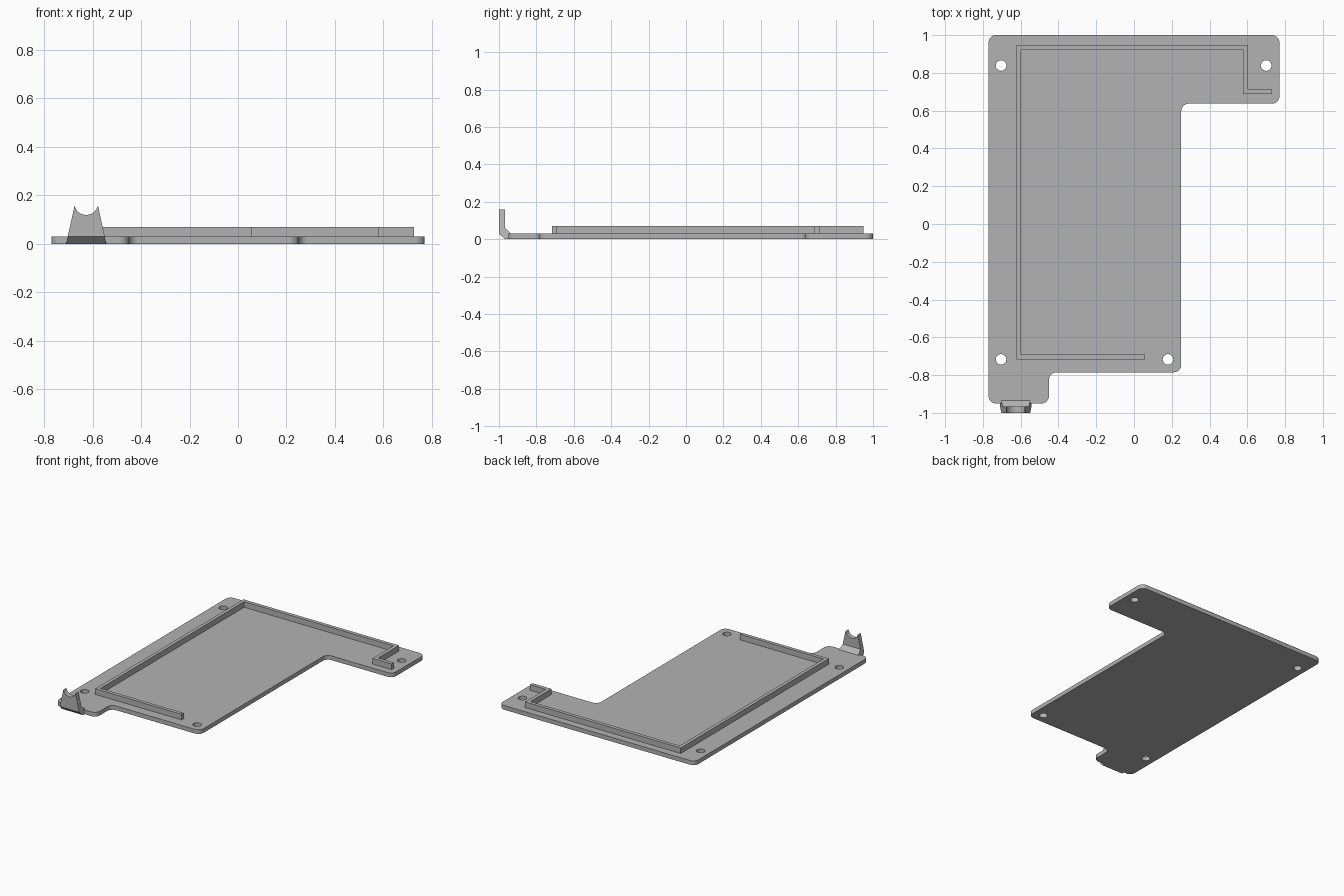
import bpy
import bmesh
import math
from mathutils import Vector

cube = bpy.data.objects.get("Cube")
if cube:
    bpy.data.objects.remove(cube, do_unlink=True)

grey = bpy.data.materials.new("light_grey")
grey.use_nodes = True
colour = (0.45, 0.45, 0.45, 1)
grey.diffuse_color = colour
grey.node_tree.nodes["Principled BSDF"].inputs["Base Color"].default_value = colour


def prism(name, points, direction):
    """Extrude a closed outline of 3D points along a direction."""
    bm = bmesh.new()
    face = bm.faces.new([bm.verts.new(p) for p in points])
    top = bmesh.ops.extrude_face_region(bm, geom=[face])["geom"]
    bmesh.ops.translate(bm, vec=direction,
                        verts=[v for v in top if isinstance(v, bmesh.types.BMVert)])
    bmesh.ops.recalc_face_normals(bm, faces=bm.faces)
    mesh = bpy.data.meshes.new(name)
    bm.to_mesh(mesh)
    bm.free()
    mesh.materials.append(grey)
    obj = bpy.data.objects.new(name, mesh)
    bpy.context.collection.objects.link(obj)
    return obj


def boolean(obj, cutter, operation):
    """Apply a boolean and remove its cutter."""
    mod = obj.modifiers.new("cut", "BOOLEAN")
    mod.object, mod.operation, mod.solver = cutter, operation, "EXACT"
    bpy.context.view_layer.objects.active = obj
    bpy.ops.object.modifier_apply(modifier=mod.name)
    bpy.data.objects.remove(cutter, do_unlink=True)


def rounded(corners, radius, steps=8):
    """Fillet every right-angled corner of a flat outline."""
    out = []
    for i, corner in enumerate(corners):
        p = Vector(corner)
        a = (Vector(corners[i - 1]) - p).normalized() * radius
        b = (Vector(corners[(i + 1) % len(corners)]) - p).normalized() * radius
        for s in range(steps + 1):
            t = s / steps * math.pi / 2
            q = p + a + b - b * math.cos(t) - a * math.sin(t)
            out.append((q.x, q.y, 0))
    return out


def smooth(obj):
    bpy.ops.object.select_all(action="DESELECT")
    obj.select_set(True)
    bpy.context.view_layer.objects.active = obj
    bpy.ops.object.shade_smooth_by_angle(angle=math.radians(30))


# Base plate with rounded corners and four screw holes
THICK = 0.03
outline = [(-0.77, 1), (-0.77, -0.95), (-0.45, -0.95), (-0.45, -0.785),
           (0.25, -0.785), (0.25, 0.637), (0.77, 0.637), (0.77, 1)]
plate = prism("base_plate", rounded(outline, 0.04), (0, 0, THICK))
for x, y in [(-0.704, 0.839), (0.7, 0.839), (-0.704, -0.717), (0.18, -0.717)]:
    circle = [(x + 0.028 * math.cos(k * math.tau / 32),
               y + 0.028 * math.sin(k * math.tau / 32), -0.1) for k in range(32)]
    boolean(plate, prism("hole_cutter", circle, (0, 0, 0.3)), "DIFFERENCE")
smooth(plate)

# Raised locating rim, an open wall of constant width
rim = [(0.058, -0.717), (-0.622, -0.717), (-0.622, 0.948), (0.603, 0.948),
       (0.603, 0.714), (0.727, 0.714), (0.727, 0.688), (0.577, 0.688),
       (0.577, 0.922), (-0.597, 0.922), (-0.597, -0.692), (0.058, -0.692)]
prism("locating_rim", [(x, y, THICK) for x, y in rim], (0, 0, 0.04))

# Upright cradle: tapered front shape with a round scoop, cut to the side profile
MID, TOP, HALF, DEPTH = -0.626, 0.158, 0.048, 0.039
radius = (HALF ** 2 + DEPTH ** 2) / (2 * DEPTH)
sweep = math.asin(HALF / radius)
front = [(MID - 0.083, -1.1, 0), (MID + 0.083, -1.1, 0)]
for k in range(17):
    t = sweep * (1 - k / 8)
    front.append((MID + radius * math.sin(t), -1.1,
                  TOP - DEPTH + radius * (1 - math.cos(t))))
cradle = prism("cradle_bracket", front, (0, 0.3, 0))
side = [(-1, 0.2), (-0.967, 0.2), (-0.967, 0.06), (-0.935, THICK),
        (-0.95, THICK), (-0.95, 0), (-0.968, 0), (-1, THICK)]
boolean(cradle, prism("side_cutter", [(-0.9, y, z) for y, z in side], (0.6, 0, 0)),
        "INTERSECT")
smooth(cradle)
